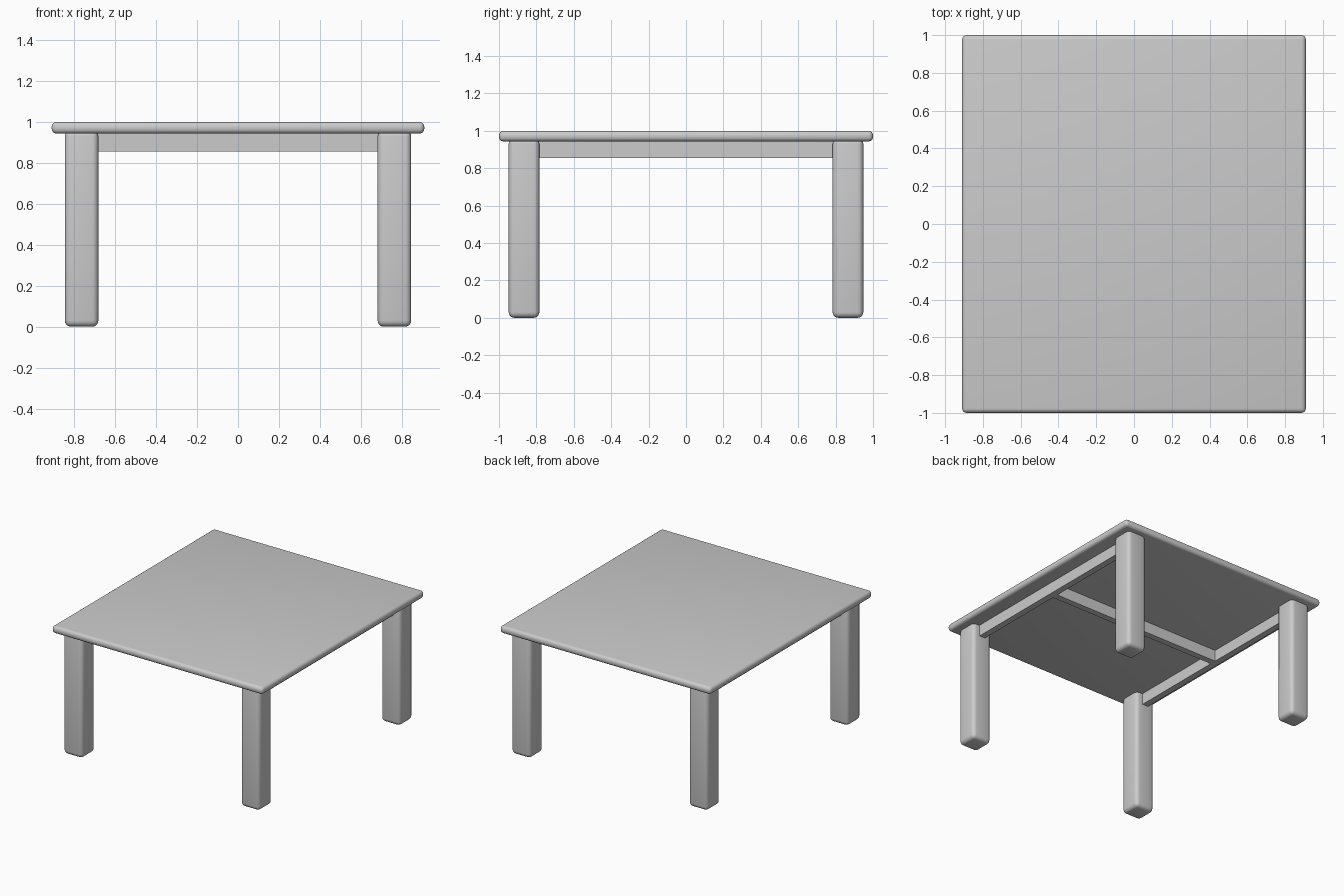
import bpy
from math import radians

cube = bpy.data.objects.get("Cube")
if cube:
    bpy.data.objects.remove(cube, do_unlink=True)

grey = bpy.data.materials.new("light_grey")
grey.use_nodes = True
colour = (0.6, 0.6, 0.6, 1)
grey.diffuse_color = colour
grey.node_tree.nodes["Principled BSDF"].inputs["Base Color"].default_value = colour


def block(name, low, high, bevel=0):
    """Box between two corners, with optional rounded edges."""
    centre = [(a + b) / 2 for a, b in zip(low, high)]
    bpy.ops.mesh.primitive_cube_add(size=1, location=centre)
    ob = bpy.context.object
    ob.name = name
    ob.scale = [b - a for a, b in zip(low, high)]
    bpy.ops.object.transform_apply(location=False, rotation=False, scale=True)
    ob.data.materials.append(grey)
    if bevel:
        mod = ob.modifiers.new("rounded_edges", "BEVEL")
        mod.width = bevel
        mod.segments = 4
        bpy.ops.object.modifier_apply(modifier=mod.name)
        bpy.ops.object.shade_smooth_by_angle(angle=radians(35))
    return ob


# Table top
block("table_top", (-0.91, -1, 0.943), (0.91, 1, 1), 0.024)

# Legs and side rails
LEG_X, LEG_Y, HALF = 0.764, 0.866, 0.082
RAIL_LOW, RAIL_HIGH, RAIL_HALF = 0.855, 0.95, 0.025
for side, sx in (("right", -1), ("left", 1)):
    x = sx * LEG_X
    for end, sy in (("front", -1), ("back", 1)):
        y = sy * LEG_Y
        block(f"{end}_{side}_leg", (x - HALF, y - HALF, 0),
              (x + HALF, y + HALF, 0.96), 0.03)
    reach = LEG_Y - HALF + 0.01
    block(f"{side}_rail", (x - RAIL_HALF, -reach, RAIL_LOW),
          (x + RAIL_HALF, reach, RAIL_HIGH))

# Cross beam joining the two rails
span = LEG_X - RAIL_HALF + 0.005
block("cross_beam", (-span, -RAIL_HALF, RAIL_LOW), (span, RAIL_HALF, RAIL_HIGH))
